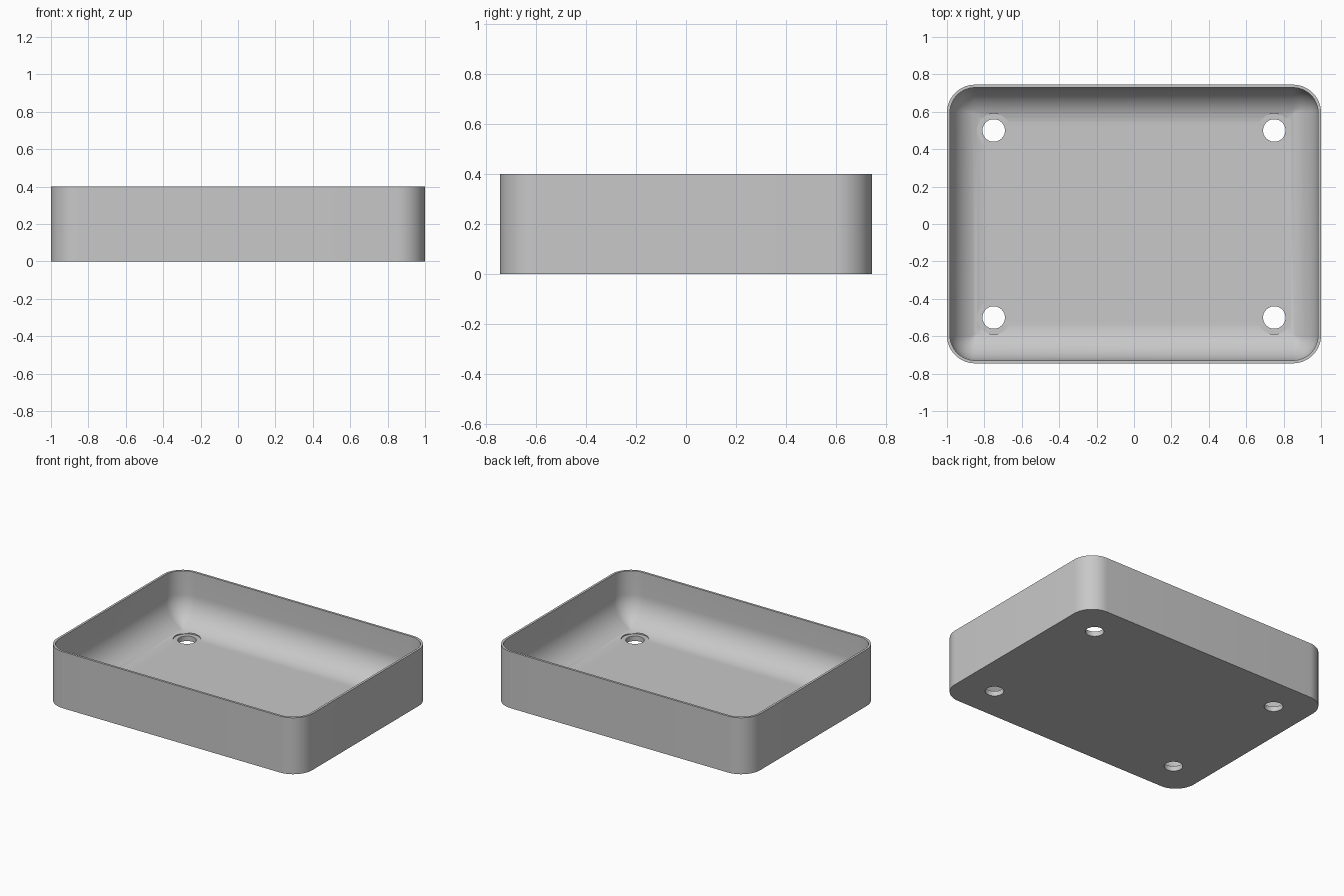
import bpy, bmesh, math

if "Cube" in bpy.data.objects:
    bpy.data.objects.remove(bpy.data.objects["Cube"])

HX, HY, H = 1.0, 0.745, 0.4          # half sizes and height
CORNER, WALL, FLOOR, FILLET = 0.15, 0.016, 0.035, 0.2
SEG = 14

grey = bpy.data.materials.new("grey plastic")
grey.diffuse_color = (0.58, 0.58, 0.58, 1)
grey.use_nodes = True
grey.node_tree.nodes["Principled BSDF"].inputs["Base Color"].default_value = grey.diffuse_color


def ring(bm, inset, z):
    """Rounded rectangle inset from the outer outline."""
    r = max(CORNER - inset, 0)
    cx, cy = HX - inset - r, HY - inset - r
    verts = []
    for q, (sx, sy) in enumerate([(1, 1), (-1, 1), (-1, -1), (1, -1)]):
        for i in range(SEG + 1):
            a = (q + i / SEG) * math.pi / 2
            verts.append(bm.verts.new((sx * cx + r * math.cos(a), sy * cy + r * math.sin(a), z)))
    return verts


def cutter(x, y, radius, z0, z1):
    bpy.ops.mesh.primitive_cylinder_add(vertices=48, radius=radius, depth=z1 - z0,
                                        location=(x, y, (z0 + z1) / 2))
    return bpy.context.object


# Tray shell: outside wall, rim, inside wall and the rounded sweep into the floor
bm = bmesh.new()
profile = [(0, 0), (0, H), (WALL, H)]
for i in range(17):
    a = i / 16 * math.pi / 2
    profile.append((WALL + FILLET * (1 - math.cos(a)), FLOOR + FILLET * (1 - math.sin(a))))
rings = [ring(bm, d, z) for d, z in profile]
n = len(rings[0])
for lo, hi in zip(rings, rings[1:]):
    for i in range(n):
        j = (i + 1) % n
        bm.faces.new((lo[i], lo[j], hi[j], hi[i]))
bm.faces.new(rings[0][::-1])
bm.faces.new(rings[-1])
bmesh.ops.remove_doubles(bm, verts=bm.verts, dist=1e-5)
bmesh.ops.recalc_face_normals(bm, faces=bm.faces)
mesh = bpy.data.meshes.new("tray")
bm.to_mesh(mesh)
bm.free()
mesh.materials.append(grey)
tray = bpy.data.objects.new("tray", mesh)
bpy.context.collection.objects.link(tray)

# Four screw holes, each with a shallow clearance for the screw head
for sx in (-1, 1):
    for sy in (-1, 1):
        for radius, z0, z1 in ((0.09, FLOOR + 0.0003, 0.15), (0.06, -0.1, 0.15)):
            tool = cutter(sx * 0.75, sy * 0.5, radius, z0, z1)
            mod = tray.modifiers.new("hole", 'BOOLEAN')
            mod.operation, mod.solver, mod.object = 'DIFFERENCE', 'EXACT', tool
            bpy.ops.object.select_all(action='DESELECT')
            bpy.context.view_layer.objects.active = tray
            tray.select_set(True)
            bpy.ops.object.modifier_apply(modifier=mod.name)
            bpy.data.objects.remove(tool)

bpy.ops.object.shade_smooth_by_angle(angle=math.radians(30))
